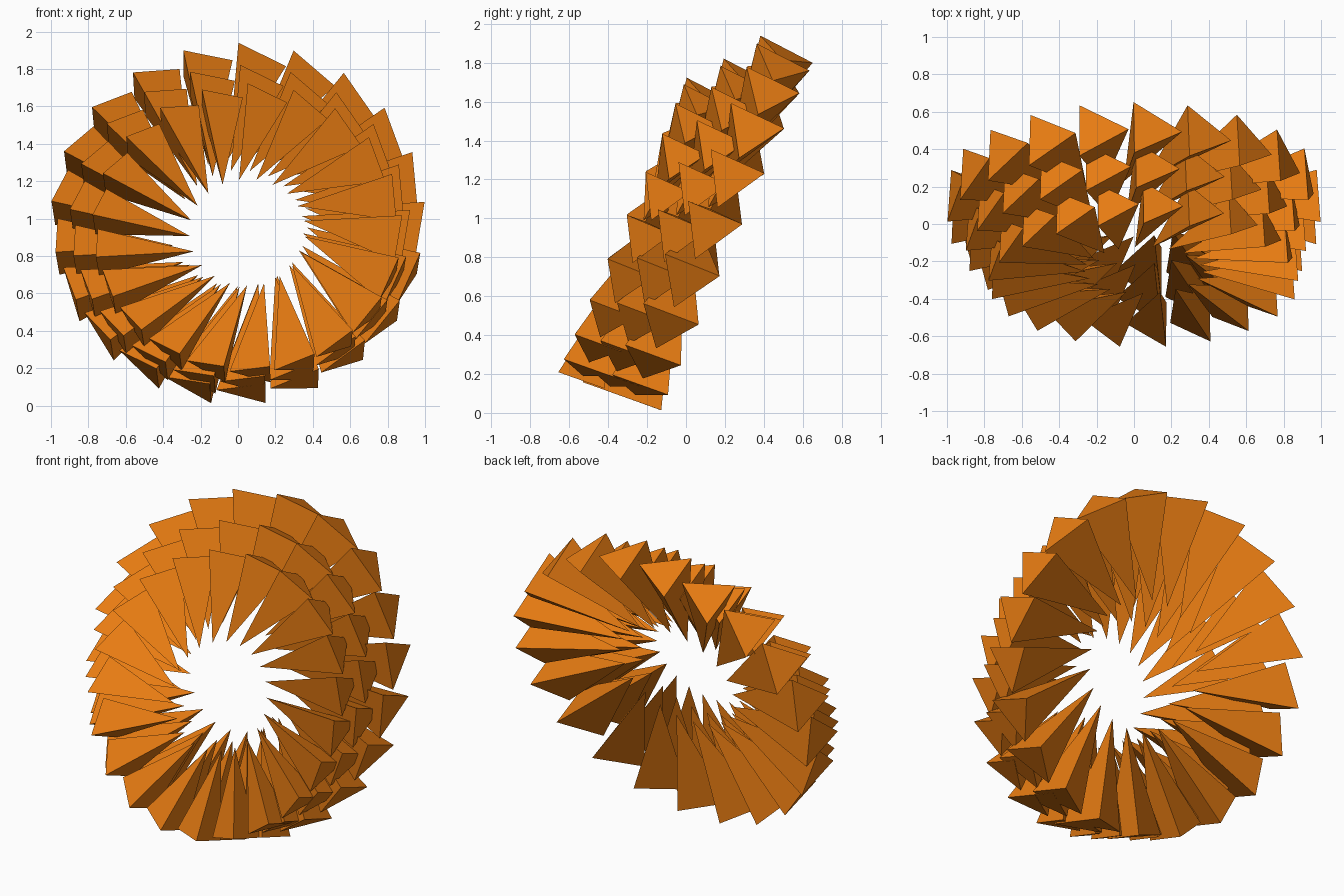
import bpy, bmesh
from math import sin, cos, radians, pi, sqrt
from mathutils import Vector

if "Cube" in bpy.data.objects:
    bpy.data.objects.remove(bpy.data.objects["Cube"])

COUNT = 21                     # pyramids per ring
SIDE = 0.304                   # edge of the triangular base
LENGTH = 0.62                  # base to point
RADIUS = 0.99                  # ring radius at the trailing base edge
TWIST = radians(13)            # base turned away from the ring tangent
FLARE = radians(4)             # base leaning towards the front

# leaning ring frame: across, up the disc, along the axis (to the back)
ACROSS = Vector((1, 0, 0))
UP = Vector((0, 0.4, 0.917)).normalized()
AXIS = Vector((0, 0.917, -0.4)).normalized()

orange = bpy.data.materials.new("orange")
orange.diffuse_color = (0.8, 0.2, 0.006, 1)
orange.use_nodes = True
orange.node_tree.nodes["Principled BSDF"].inputs["Base Color"].default_value = orange.diffuse_color


def direction(angle):
    """Outward direction in the disc, clockwise from the top."""
    return ACROSS * sin(angle) + UP * cos(angle)


def add_pyramid(bm, centre, scale, angle):
    edge_mid = centre + direction(angle) * RADIUS * scale
    out = direction(angle + TWIST)
    tangent = direction(angle + TWIST + pi / 2)
    along = AXIS * cos(FLARE) - out * sin(FLARE)
    normal = out * cos(FLARE) + AXIS * sin(FLARE)
    s, h = SIDE * scale, SIDE * scale * sqrt(3) / 2
    front = bm.verts.new(edge_mid - along * s / 2)
    back = bm.verts.new(edge_mid + along * s / 2)
    corner = bm.verts.new(edge_mid + tangent * h)
    point = bm.verts.new(edge_mid + tangent * h / 3 - normal * LENGTH * scale)
    for face in ((front, back, corner), (front, back, point),
                 (back, corner, point), (corner, front, point)):
        bm.faces.new(face)


def add_ring(name, centre, scale):
    bm = bmesh.new()
    for i in range(COUNT):
        add_pyramid(bm, Vector(centre), scale, 2 * pi * i / COUNT)
    bmesh.ops.recalc_face_normals(bm, faces=bm.faces)
    mesh = bpy.data.meshes.new(name)
    bm.to_mesh(mesh)
    bm.free()
    mesh.materials.append(orange)
    bpy.context.collection.objects.link(bpy.data.objects.new(name, mesh))


# three rings, shrinking towards the front
add_ring("back_spike_ring", (0, 0.121, 0.962), 1.0)
add_ring("middle_spike_ring", (0.01, -0.044, 0.93), 0.912)
add_ring("front_spike_ring", (0.05, -0.213, 0.912), 0.83)
